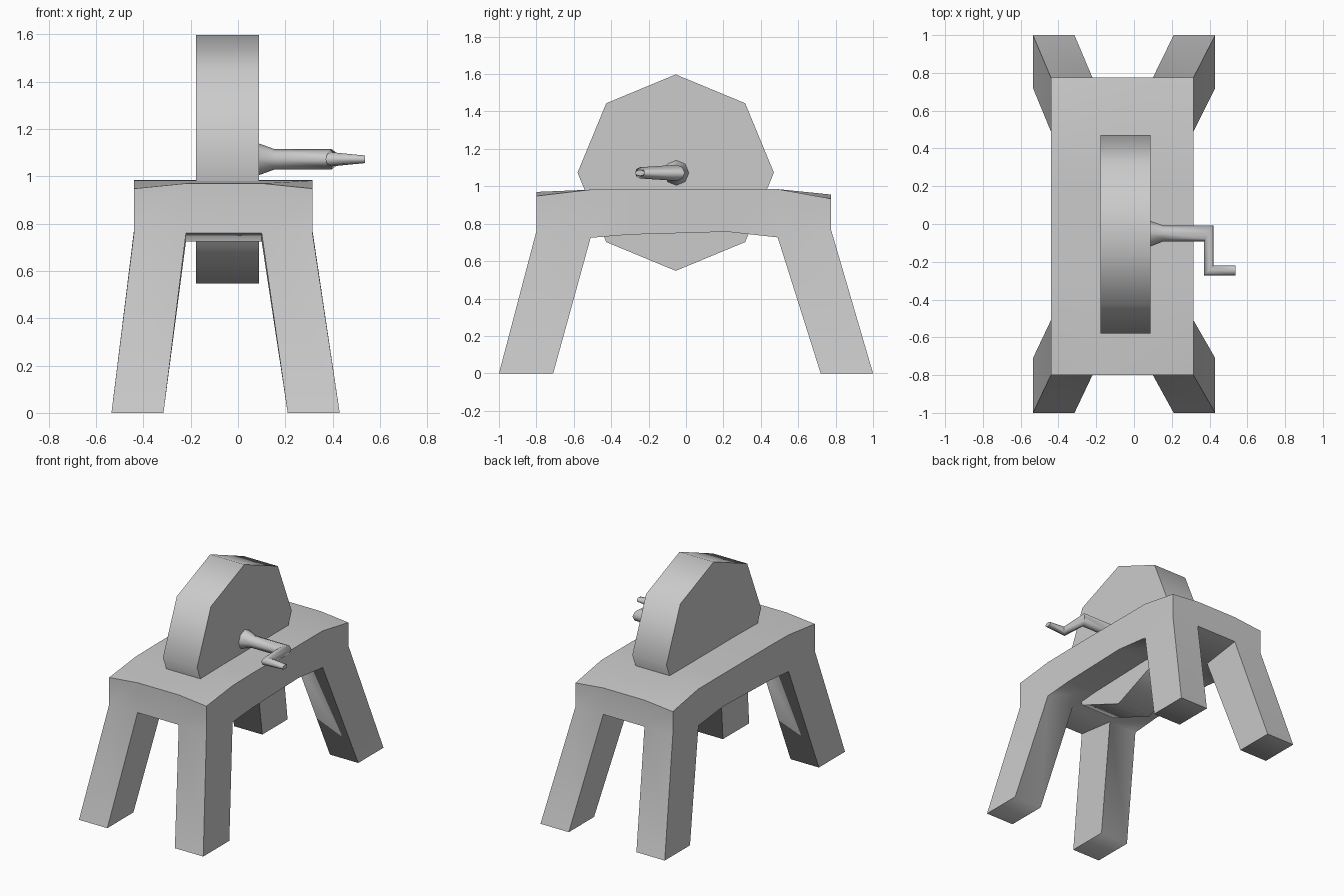
import bpy, bmesh
from math import sin, cos, pi, radians
from mathutils import Vector

if "Cube" in bpy.data.objects:
    bpy.data.objects.remove(bpy.data.objects["Cube"])


def finish(name, bm, angle):
    bmesh.ops.recalc_face_normals(bm, faces=bm.faces)
    me = bpy.data.meshes.new(name)
    bm.to_mesh(me)
    bm.free()
    ob = bpy.data.objects.new(name, me)
    bpy.context.collection.objects.link(ob)
    bpy.ops.object.select_all(action='DESELECT')
    ob.select_set(True)
    bpy.context.view_layer.objects.active = ob
    bpy.ops.object.shade_smooth_by_angle(angle=radians(angle))
    return ob


def skin(bm, rings):
    for a, b in zip(rings, rings[1:]):
        for i in range(len(a)):
            j = (i + 1) % len(a)
            bm.faces.new((a[i], a[j], b[j], b[i]))
    bm.faces.new(rings[0])
    bm.faces.new(rings[-1])


# Stand: sagging slab on a grid, with legs extruded from its four corner cells
xs = [-0.44, -0.22, 0.10, 0.315]
ys = [-0.80, -0.51, -0.30, 0.22, 0.49, 0.775]
top_z = [0.97, 0.982, 0.985, 0.985, 0.985, 0.956]
low_z = [0.76, 0.725, 0.742, 0.757, 0.727, 0.77]
nx, ny = len(xs), len(ys)
bm = bmesh.new()
top, low = {}, {}
for i, x in enumerate(xs):
    for j, y in enumerate(ys):
        corner = i in (0, nx - 1) and j in (0, ny - 1)
        top[i, j] = bm.verts.new((x, y, top_z[j] - (0.022 if corner else 0)))
        low[i, j] = bm.verts.new((x, y, low_z[j]))
legs = []
for i in range(nx - 1):
    for j in range(ny - 1):
        cell = [(i, j), (i + 1, j), (i + 1, j + 1), (i, j + 1)]
        bm.faces.new([top[c] for c in cell])
        f = bm.faces.new([low[c] for c in reversed(cell)])
        if i in (0, nx - 2) and j in (0, ny - 2):
            legs.append((f, i, j))
rim = ([(i, 0) for i in range(nx)] + [(nx - 1, j) for j in range(1, ny)]
       + [(i, ny - 1) for i in range(nx - 2, -1, -1)]
       + [(0, j) for j in range(ny - 2, 0, -1)])
for a, b in zip(rim, rim[1:] + rim[:1]):
    bm.faces.new((low[a], low[b], top[b], top[a]))
bmesh.ops.recalc_face_normals(bm, faces=bm.faces)
for f, i, j in legs:
    fx = {xs[0]: -0.535, xs[1]: -0.315, xs[2]: 0.21, xs[3]: 0.43}
    fy = {ys[0]: -1.0, ys[1]: -0.71, ys[4]: 0.72, ys[5]: 1.0}
    foot = bmesh.ops.extrude_discrete_faces(bm, faces=[f])['faces'][0]
    for v in foot.verts:
        x = min(fx, key=lambda k: abs(k - v.co.x))
        y = min(fy, key=lambda k: abs(k - v.co.y))
        v.co = (fx[x], fy[y], 0)
finish("stand", bm, 75)

# Grinding wheel: eight-sided disc on the x axis
bm = bmesh.new()
rings = [[bm.verts.new((x, -0.055 + 0.525 * sin(k * pi / 4), 1.073 + 0.525 * cos(k * pi / 4)))
          for k in range(8)] for x in (-0.177, 0.088)]
skin(bm, rings)
finish("wheel", bm, 50)

# Crank: flared axle, mitred arm and tapering grip
sections = [((0.08, 0.018), (0.08, -0.122), 0.07),
            ((0.155, -0.007), (0.155, -0.092), 0.043),
            ((0.42, -0.007), (0.37, -0.092), 0.043),
            ((0.42, -0.22), (0.37, -0.272), 0.03),
            ((0.537, -0.22), (0.537, -0.272), 0.016)]
bm = bmesh.new()
rings = []
for a, b, h in sections:
    a, b = Vector((*a, 1.072)), Vector((*b, 1.072))
    rings.append([bm.verts.new((a + b) / 2 + (a - b) / 2 * cos(k * pi / 4)
                               + Vector((0, 0, h * sin(k * pi / 4)))) for k in range(8)])
skin(bm, rings)
finish("crank", bm, 60)
